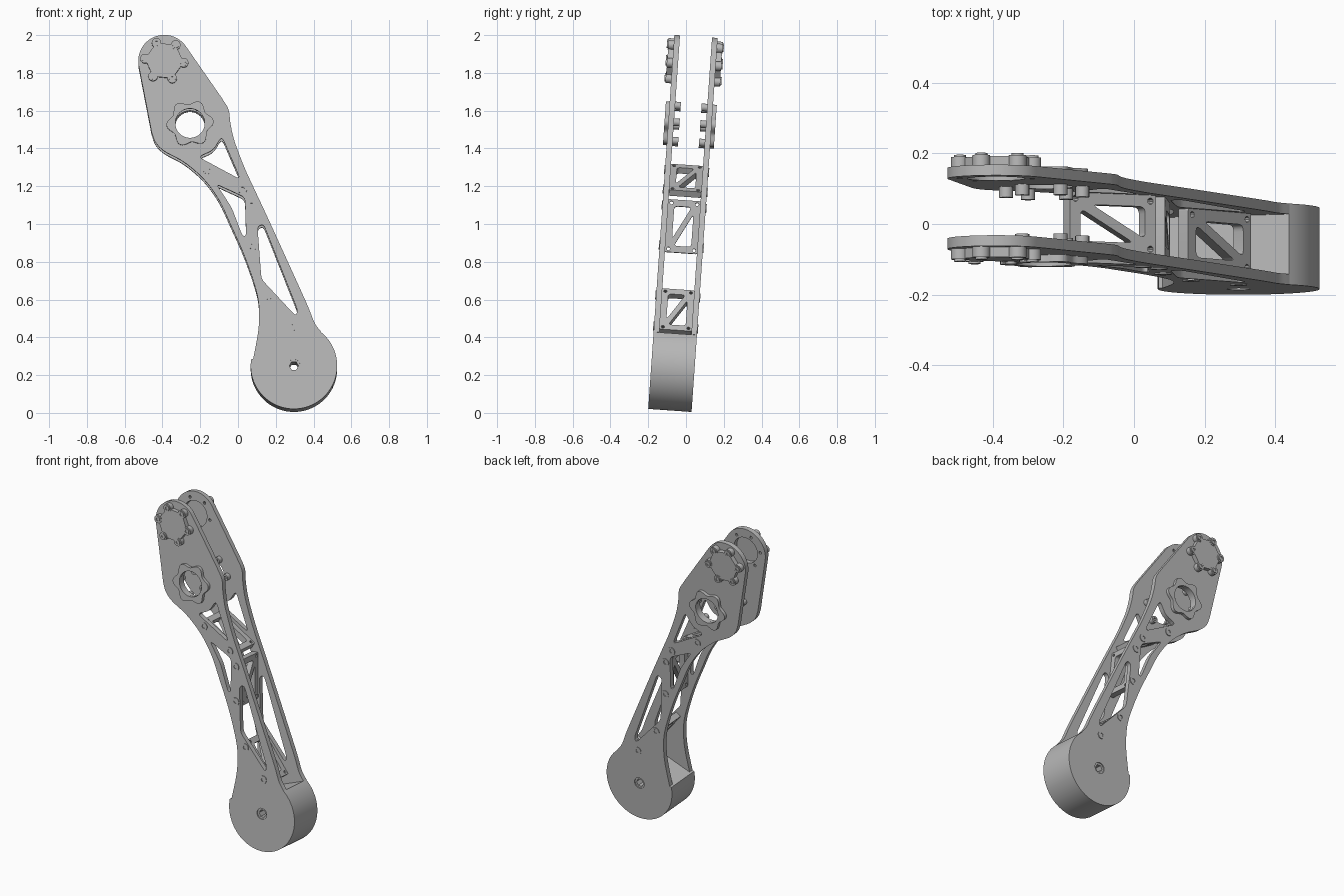
import bpy
import bmesh
import math
from mathutils import Matrix, Vector

cube = bpy.data.objects.get("Cube")
if cube:
    bpy.data.objects.remove(cube, do_unlink=True)

# Single grey material
grey = bpy.data.materials.new("plain_grey")
grey.use_nodes = True
colour = (0.48, 0.48, 0.48, 1)
grey.diffuse_color = colour
grey.node_tree.nodes["Principled BSDF"].inputs["Base Color"].default_value = colour

# The whole limb leans back a little
TILT = Matrix.Translation((0, -0.0865, -0.004)) @ Matrix.Rotation(math.radians(-4), 4, "X")
UPRIGHT = Matrix.Rotation(math.radians(90), 4, "X")
HALF = 0.115      # half of the overall width
INNER = 0.085     # inner face of the side plates
parts = []


def arc(centre, radius, start=0, end=360, steps=32):
    """Points on an arc; a full turn leaves out the repeated point."""
    count = steps if end - start == 360 else steps + 1
    angles = [math.radians(start + (end - start) * i / steps) for i in range(count)]
    return [(centre[0] + radius * math.cos(a), centre[1] + radius * math.sin(a)) for a in angles]


def spline(points, steps=5):
    """Smooth curve through the points."""
    pts = [Vector(p) for p in points]
    pts = [pts[0] * 2 - pts[1]] + pts + [pts[-1] * 2 - pts[-2]]
    out = []
    for a, b, c, d in zip(pts, pts[1:], pts[2:], pts[3:]):
        for i in range(steps):
            t = i / steps
            out.append((b * 2 + (c - a) * t + (a * 2 - b * 5 + c * 4 - d) * t ** 2
                        + (b * 3 - a - c * 3 + d) * t ** 3) / 2)
    return out + [pts[-2]]


def rounded(points, radius, steps=5):
    """Polygon with rounded corners."""
    pts = [Vector(p) for p in points]
    out = []
    for i, p in enumerate(pts):
        ends = []
        for q in (pts[i - 1], pts[(i + 1) % len(pts)]):
            d = q - p
            ends.append(p + d.normalized() * min(radius, d.length * 0.45))
        for k in range(steps + 1):
            t = k / steps
            out.append(ends[0] * (1 - t) ** 2 + p * 2 * t * (1 - t) + ends[1] * t * t)
    return out


def slab(name, loops, depth, frame):
    """Extruded flat shape; the loops after the first are holes."""
    curve = bpy.data.curves.new(name, "CURVE")
    curve.dimensions = "2D"
    curve.fill_mode = "BOTH"
    curve.extrude = depth / 2
    for loop in loops:
        s = curve.splines.new("POLY")
        s.points.add(len(loop) - 1)
        for point, p in zip(s.points, loop):
            point.co = (p[0], p[1], 0, 1)
        s.use_cyclic_u = True
    temp = bpy.data.objects.new(name + "_profile", curve)
    bpy.context.collection.objects.link(temp)
    graph = bpy.context.evaluated_depsgraph_get()
    mesh = bpy.data.meshes.new_from_object(temp.evaluated_get(graph))
    bpy.data.objects.remove(temp, do_unlink=True)
    bm = bmesh.new()
    bm.from_mesh(mesh)
    bmesh.ops.remove_doubles(bm, verts=bm.verts, dist=0.0001)
    bmesh.ops.recalc_face_normals(bm, faces=bm.faces)
    bm.to_mesh(mesh)
    bm.free()
    mesh.name = name
    mesh.materials.clear()
    mesh.materials.append(grey)
    obj = bpy.data.objects.new(name, mesh)
    obj.matrix_world = TILT @ frame
    bpy.context.collection.objects.link(obj)
    parts.append(obj)
    return obj


def layer(name, loops, near, far):
    """Upright slab between two depths."""
    return slab(name, loops, abs(far - near),
                Matrix.Translation((0, (near + far) / 2, 0)) @ UPRIGHT)


# Main points of the limb
HIP = (-0.39, 1.864)
KNEE = (-0.254, 1.532)
FOOT = (0.296, 0.246)
hip_bolts = arc(HIP, 0.103, -6, 354, 6)
knee_bolts = arc(KNEE, 0.108, 5, 365, 6)
pairs = {
    "upper": ((0.024, 1.183), (-0.161, 1.288)),
    "middle": ((0.082, 0.886), (0.071, 1.098)),
    "lower": ((0.296, 0.458), (0.161, 0.622)),
}

# Side plate outline: rear edge up, round top, front edge down
left_edge = spline([(0.08, 0.279), (0.105, 0.415), (0.112, 0.505), (0.106, 0.6), (0.078, 0.706),
                    (0.026, 0.849), (-0.038, 0.992), (-0.1, 1.124), (-0.18, 1.235),
                    (-0.283, 1.325), (-0.388, 1.384), (-0.436, 1.431), (-0.457, 1.484)])
right_edge = spline([(-0.087, 1.669), (-0.05, 1.606), (-0.04, 1.532), (-0.018, 1.437),
                     (0.034, 1.299), (0.087, 1.183), (0.166, 1.013), (0.272, 0.78),
                     (0.367, 0.569), (0.405, 0.475), (0.44, 0.426)])
outline = left_edge + arc(HIP, 0.138, 35, 191, 24)[::-1] + right_edge

# Lightening holes in the side plates
windows = [
    rounded([(-0.21, 1.355), (-0.13, 1.39), (-0.086, 1.465), (0.013, 1.235)], 0.03),
    rounded([(-0.115, 1.21), (0.037, 1.14), (0.043, 0.935), (0.024, 0.935), (-0.034, 1.087)], 0.025),
    rounded([(0.103, 0.985), (0.135, 0.998), (0.316, 0.54), (0.306, 0.51), (0.124, 0.706)], 0.025),
]
plate_holes = windows + [arc(HIP, 0.082), arc(KNEE, 0.082)] + [arc(p, 0.009, steps=10) for p in hip_bolts]

# Lobed ring around the knee opening
lobes = []
for i in range(72):
    a = math.radians(i * 5)
    r = 0.112 + 0.013 * math.cos(6 * (a - math.radians(5)))
    lobes.append((KNEE[0] + r * math.cos(a), KNEE[1] + r * math.sin(a)))

for side, label in ((-1, "front"), (1, "back")):
    face = side * HALF
    layer(label + "_side_plate", [outline] + plate_holes, side * INNER, face)
    layer(label + "_knee_ring", [lobes, arc(KNEE, 0.078)], face, face + side * 0.02)
    layer(label + "_hip_cap", [hip_bolts], face, face + side * 0.028)
    for p in hip_bolts:
        layer(label + "_hip_cap_boss", [arc(p, 0.025, steps=20)], face, face + side * 0.03)
        layer(label + "_hip_cap_bolt", [arc(p, 0.017, steps=16), arc(p, 0.009, steps=6)],
              face + side * 0.03, face + side * 0.036)
    for p in knee_bolts:
        layer(label + "_knee_bolt", [arc(p, 0.02, steps=16), arc(p, 0.01, steps=6)],
              side * INNER, side * (INNER - 0.03))
    for pair in pairs.values():
        for p in pair:
            layer(label + "_plate_bolt", [arc(p, 0.024, steps=20), arc(p, 0.012, steps=6)],
                  face, face + side * 0.004)

# Solid rounded foot, cut flat on top, with an axle hole
layer("foot", [arc(FOOT, 0.229, 171.5, 411.5, 64), arc(FOOT, 0.034, steps=24)], -HALF, HALF)
layer("foot_bushing", [arc(FOOT, 0.034, steps=24), arc(FOOT, 0.024, steps=6)], -0.108, 0.108)

# Cross brackets between the plates, each with two triangular openings
triangle = [(0.105, -0.052), (0.105, 0.04), (-0.068, -0.052)]
bracket = [rounded([(-0.14, -INNER), (0.14, -INNER), (0.14, INNER), (-0.14, INNER)], 0.006),
           rounded(triangle, 0.02),
           rounded([(-x, -y) for x, y in triangle], 0.02)]
bracket += [arc((x, y), 0.009, steps=10) for x in (-0.122, 0.122) for y in (-0.068, 0.068)]
for label, (low, high) in pairs.items():
    along = Vector((high[0] - low[0], 0, high[1] - low[1])).normalized()
    across = Vector((0, 1, 0))
    frame = Matrix((along, across, along.cross(across))).transposed().to_4x4()
    frame.translation = ((low[0] + high[0]) / 2, 0, (low[1] + high[1]) / 2)
    slab(label + "_cross_bracket", bracket, 0.036, frame)

# Smooth the curved walls, keep the edges crisp
bpy.ops.object.select_all(action="DESELECT")
for obj in parts:
    obj.select_set(True)
bpy.context.view_layer.objects.active = parts[0]
bpy.ops.object.shade_smooth_by_angle(angle=math.radians(30))
